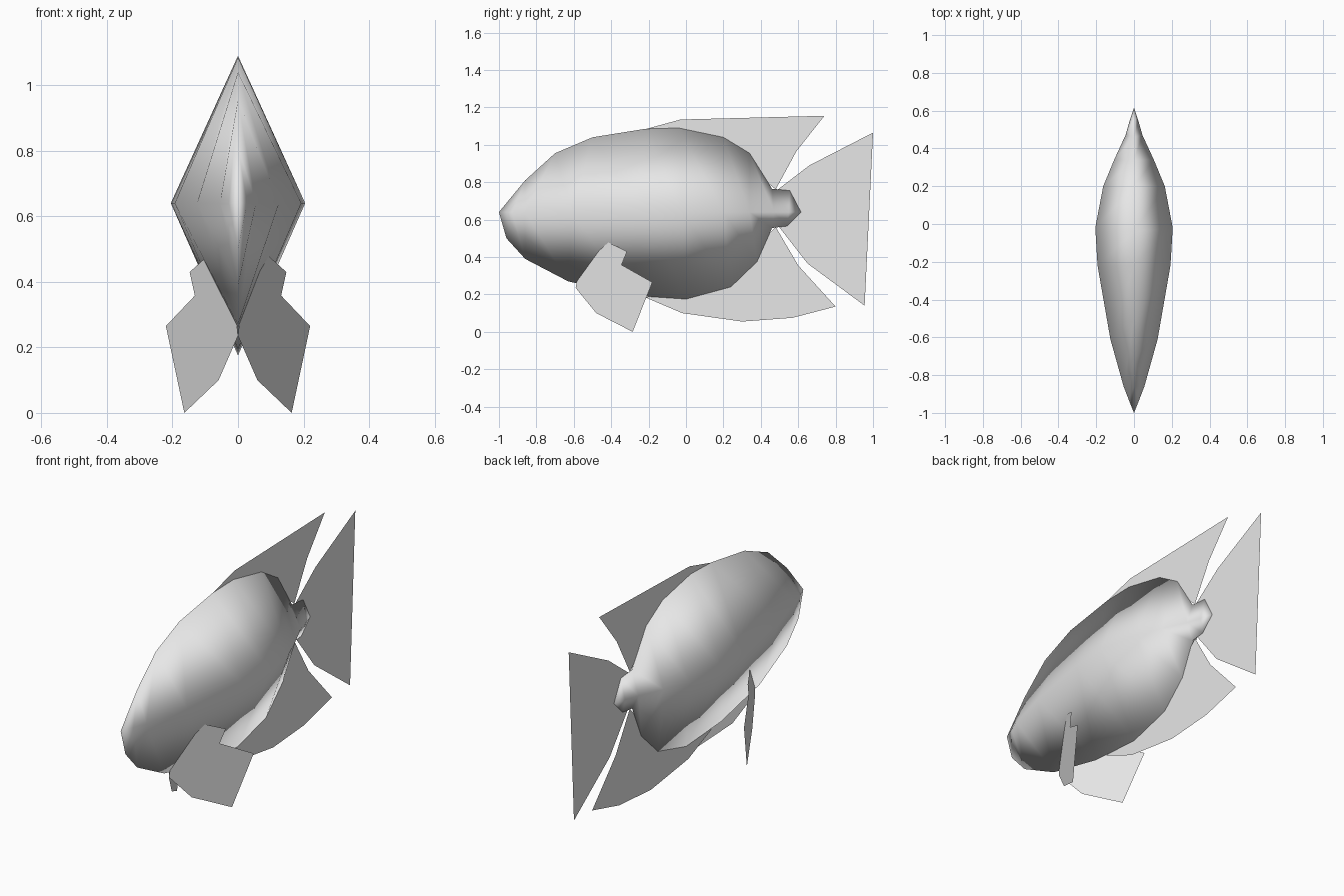
import bpy, bmesh

if "Cube" in bpy.data.objects:
    bpy.data.objects.remove(bpy.data.objects["Cube"])

grey = bpy.data.materials.new("light_grey")
grey.diffuse_color = (0.8, 0.8, 0.8, 1)
grey.use_nodes = True
grey.node_tree.nodes["Principled BSDF"].inputs["Base Color"].default_value = grey.diffuse_color


def build(name, verts, faces, smooth=False):
    mesh = bpy.data.meshes.new(name)
    mesh.from_pydata(verts, [], faces)
    mesh.materials.append(grey)
    bm = bmesh.new()
    bm.from_mesh(mesh)
    bmesh.ops.recalc_face_normals(bm, faces=bm.faces)
    for f in bm.faces:
        f.smooth = smooth
    bm.to_mesh(mesh)
    bm.free()
    obj = bpy.data.objects.new(name, mesh)
    bpy.context.collection.objects.link(obj)
    return obj


def flat_fin(name, outline):
    # Thin sheet on the centre plane
    return build(name, [(0, y, z) for y, z in outline], [range(len(outline))])


def paired_fins(name, outline, side):
    # Thin upright sheet swept outward towards the tail
    verts = [(side * 0.537 * (y + 0.59), y, z) for y, z in outline]
    return build(name, verts, [range(len(verts))])


# Body: diamond rings between a pointed nose and tail stub
MID = 0.64
back = [(-.86, .81), (-.70, .955), (-.50, 1.04), (-.22, 1.085), (-.04, 1.09),
        (.20, 1.04), (.34, .955), (.46, .765), (.555, .755)]
flank = [(-.93, .028), (-.86, .055), (-.61, .125), (-.22, .193), (-.02, .205),
         (.20, .163), (.34, .105), (.47, .045), (.55, .022)]
belly = [(-.96, .50), (-.86, .39), (-.63, .27), (-.30, .195), (0, .175),
         (.24, .24), (.38, .375), (.46, .555), (.54, .565)]
verts, faces = [], []
for (yt, zt), (ym, w), (yb, zb) in zip(back, flank, belly):
    verts += [(0, yt, zt), (w, ym, MID), (0, yb, zb), (-w, ym, MID)]
nose, tip = len(verts), len(verts) + 1
verts += [(0, -1, MID), (0, .615, MID)]
last = nose - 4
for k in range(4):
    n = (k + 1) % 4
    faces.append((nose, n, k))
    faces.append((tip, last + k, last + n))
    for r in range(0, last, 4):
        faces.append((r + k, r + n, r + 4 + n, r + 4 + k))
build("body", verts, faces, smooth=True)

# Centre fins
flat_fin("dorsal_fin", [(-.22, 1.083), (-.03, 1.135), (.74, 1.155), (.59, .965),
                        (.48, .762), (.30, .90), (0, 1.03)])
flat_fin("tail_fin", [(.49, .76), (.66, .89), (1, 1.065), (.955, .14),
                      (.65, .365), (.50, .558), (.53, .66)])
flat_fin("anal_fin", [(-.22, .185), (-.02, .10), (.30, .055), (.57, .075), (.80, .135),
                      (.60, .355), (.48, .56), (.32, .40), (.20, .30), (0, .22)])

# Paired lower and upper side fins
for side, label in ((1, "right"), (-1, "left")):
    paired_fins(label + "_pelvic_fin",
                [(-.565, .37), (-.59, .235), (-.48, .10), (-.285, 0), (-.18, .265),
                 (-.357, .365), (-.42, .375), (-.50, .388)], side)
    paired_fins(label + "_pectoral_fin",
                [(-.53, .50), (-.555, .43), (-.47, .345), (-.375, .285),
                 (-.315, .43), (-.43, .485)], side)
